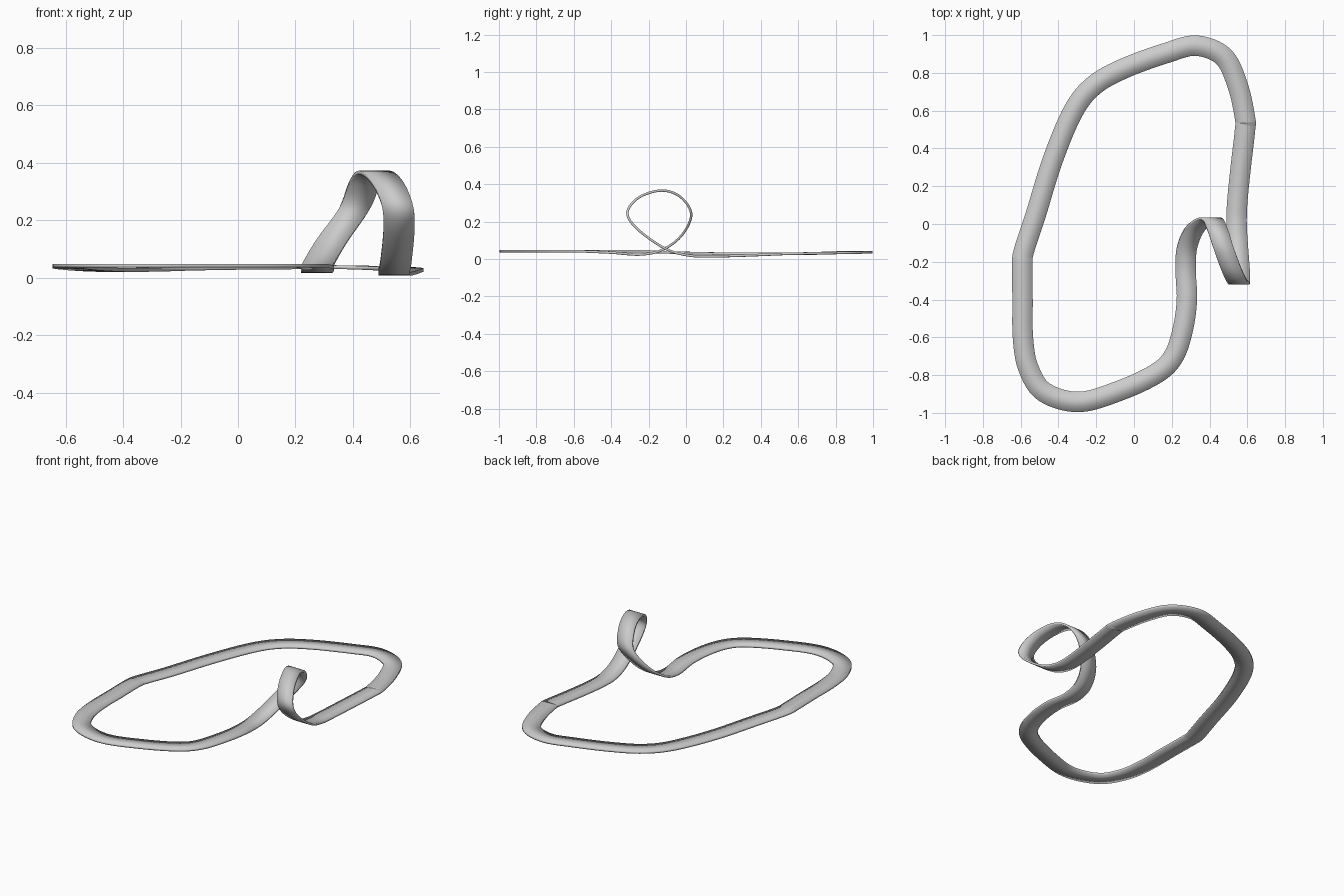
import bpy, bmesh
from mathutils import Vector

if "Cube" in bpy.data.objects:
    bpy.data.objects.remove(bpy.data.objects["Cube"])

WIDTH, THICK, STEPS = 0.108, 0.013, 8

# Centre line of the track: x, y, z
start = [(-.592, -.22, .041), (-.59, -.4, .042), (-.588, -.6, .042), (-.56, -.76, .042),
         (-.475, -.89, .042), (-.29, -.942, .042), (-.07, -.88, .042), (.12, -.79, .042),
         (.21, -.70, .042), (.258, -.56, .041), (.28, -.40, .034)]
loop = [(.273, -.24, .024), (.282, -.12, .052), (.328, -.02, .13), (.405, .028, .24),
        (.442, -.03, .332), (.475, -.13, .366), (.52, -.25, .33), (.555, -.313, .25),
        (.56, -.265, .165), (.55, -.12, .06), (.543, 0, .021)]
finish = [(.547, .12, .014), (.565, .3, .018), (.588, .5, .026), (.588, .56, .028),
          (.55, .73, .031), (.475, .885, .034), (.33, .944, .037), (.17, .905, .036),
          (-.05, .825, .034), (-.21, .735, .031), (-.32, .6, .028), (-.43, .34, .027),
          (-.52, .05, .031), (-.582, -.14, .037)]
points = [Vector(p) for p in start + loop + finish]
in_loop = [0] * len(start) + [1] * len(loop) + [0] * len(finish)


def spline(a, b, c, d, t):
    pos = 0.5 * (2 * b + (c - a) * t + (2 * a - 5 * b + 4 * c - d) * t ** 2
                 + (3 * b - a - 3 * c + d) * t ** 3)
    tan = (c - a) + (2 * a - 5 * b + 4 * c - d) * 2 * t + (3 * b - a - 3 * c + d) * 3 * t ** 2
    return pos, tan.normalized()


# Thin rectangular section swept along the line, kept level across the loop
bm = bmesh.new()
rings = []
n = len(points)
for i in range(n):
    ctrl = [points[(i + k) % n] for k in (-1, 0, 1, 2)]
    for s in range(STEPS):
        t = s / STEPS
        pos, tan = spline(*ctrl, t)
        w = in_loop[i] * (1 - t) + in_loop[(i + 1) % n] * t
        flat = Vector((tan.y, -tan.x, 0))
        flat = flat.normalized() if flat.length > 1e-4 else Vector((1, 0, 0))
        across = flat if w == 0 else flat.lerp(Vector((1, 0, 0)), w).normalized()
        normal = across.cross(tan).normalized()
        a, b = across * WIDTH / 2, normal * THICK / 2
        rings.append([bm.verts.new(pos + o) for o in (-a - b, a - b, a + b, -a + b)])
for r0, r1 in zip(rings, rings[1:] + rings[:1]):
    for k in range(4):
        bm.faces.new((r0[k], r0[(k + 1) % 4], r1[(k + 1) % 4], r1[k]))
bmesh.ops.recalc_face_normals(bm, faces=bm.faces)
for f in bm.faces:
    f.smooth = True
mesh = bpy.data.meshes.new("looped_track")
bm.to_mesh(mesh)
bm.free()
bpy.context.collection.objects.link(bpy.data.objects.new("looped_track", mesh))
